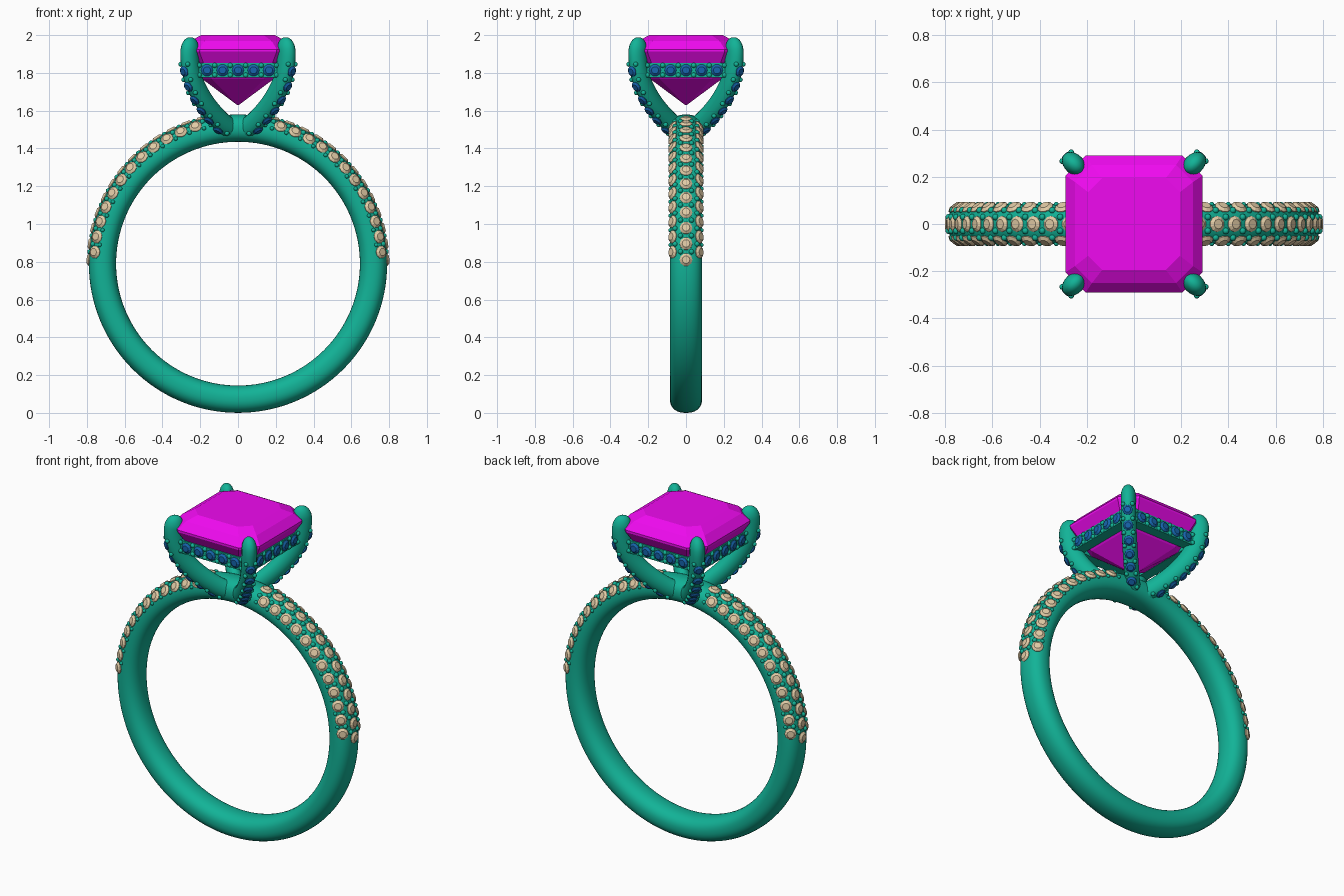
import bpy, bmesh, math
from mathutils import Vector, Matrix

if "Cube" in bpy.data.objects:
    bpy.data.objects.remove(bpy.data.objects["Cube"])

def material(name, rgb):
    m = bpy.data.materials.new(name)
    m.diffuse_color = (*rgb, 1)
    m.use_nodes = True
    m.node_tree.nodes["Principled BSDF"].inputs["Base Color"].default_value = m.diffuse_color
    return m

METAL = material("teal_metal", (0.006, 0.45, 0.31))
MAGENTA = material("magenta_gem", (0.87, 0.003, 0.87))
CREAM = material("cream_gem", (0.76, 0.6, 0.38))
BLUE = material("blue_gem", (0.008, 0.13, 0.42))

def finish(bm, name, mat, smooth=None):
    bmesh.ops.recalc_face_normals(bm, faces=bm.faces)
    me = bpy.data.meshes.new(name)
    bm.to_mesh(me)
    bm.free()
    ob = bpy.data.objects.new(name, me)
    bpy.context.collection.objects.link(ob)
    me.materials.append(mat)
    if smooth:
        bpy.ops.object.select_all(action='DESELECT')
        ob.select_set(True)
        bpy.context.view_layer.objects.active = ob
        bpy.ops.object.shade_smooth_by_angle(angle=math.radians(smooth))
    return ob

def loft(bm, rings, closed=False):
    """Skin a list of equal-length point rings, capping the ends if open."""
    vs = [[bm.verts.new(p) for p in r] for r in rings]
    n = len(vs[0])
    for i in range(len(vs) if closed else len(vs) - 1):
        a, b = vs[i], vs[(i + 1) % len(vs)]
        for j in range(n):
            k = (j + 1) % n
            bm.faces.new((a[j], a[k], b[k], b[j]))
    if not closed:
        bm.faces.new(vs[0])
        bm.faces.new(vs[-1])

def add_stone(bm, pos, normal, r):
    """Small round brilliant: table, crown, girdle, pavilion."""
    m = Matrix.Translation(pos) @ normal.to_track_quat('Z', 'Y').to_matrix().to_4x4()
    loft(bm, [[m @ Vector((s * r * math.cos(a), s * r * math.sin(a), h * r))
               for a in (math.tau * i / 10 for i in range(10))]
              for s, h in ((0.6, 0.36), (1, 0.05), (1, -0.05), (0.15, -0.7))])

def add_bead(bm, pos, r=0.014):
    bmesh.ops.create_icosphere(bm, subdivisions=2, radius=r, matrix=Matrix.Translation(pos))

# ---- Band: superelliptic section swept around the finger hole
CZ, RM, HT, HW, EXP = 0.79, 0.7175, 0.0725, 0.085, 2 / 2.3

def spow(v, e):
    return math.copysign(abs(v) ** e, v)

def band_point(t, phi):
    r = RM + HT * spow(math.cos(phi), EXP)
    return Vector((r * math.cos(t), HW * spow(math.sin(phi), EXP), CZ + r * math.sin(t)))

def band_normal(t, phi):
    e = 0.01
    dt = band_point(t + e, phi) - band_point(t - e, phi)
    dp = band_point(t, phi + e) - band_point(t, phi - e)
    return dp.cross(dt).normalized() * (1 if dp.cross(dt).dot(
        band_point(t, phi) - Vector((RM * math.cos(t), 0, CZ + RM * math.sin(t)))) > 0 else -1)

bm = bmesh.new()
loft(bm, [[band_point(math.tau * i / 128, math.tau * (j + 0.5) / 32) for j in range(32)]
          for i in range(128)], closed=True)
finish(bm, "band", METAL, 50)

# ---- Shoulder pave: three staggered rows and their beads on both sides
stones, beads = bmesh.new(), bmesh.new()
rad = math.radians
for side in (0, 1):
    def ang(deg):
        return rad(180 - deg if side else deg)
    for i in range(13):
        mid, off = ang(1.5 + 6.2 * i), ang(4.6 + 6.2 * i)
        rows = [(mid, 0)] + ([(off, rad(56)), (off, -rad(56))] if i < 12 else [])
        for t, phi in rows:
            n = band_normal(t, phi)
            add_stone(stones, band_point(t, phi) - n * 0.001, n, 0.034)
        for s in (-1, 1):
            if i < 12:
                add_bead(beads, band_point(off, s * rad(17)))
            if i > 0:
                add_bead(beads, band_point(mid, s * rad(40)))
                add_bead(beads, band_point(mid, s * rad(76)), 0.011)
finish(stones, "shoulder_stones", CREAM)
finish(beads, "shoulder_beads", METAL, 60)

# ---- Centre gem: step-cut square with clipped corners
def clipped_square(h, c, z):
    return [Vector((x, y, z)) for x, y in
            ((h, c - h), (h, h - c), (h - c, h), (c - h, h),
             (-h, h - c), (-h, c - h), (c - h, -h), (h - c, -h))]

bm = bmesh.new()
loft(bm, [clipped_square(*p) for p in
          ((0.195, 0.06, 2.0), (0.25, 0.072, 1.97), (0.29, 0.085, 1.925), (0.29, 0.085, 1.912),
           (0.25, 0.07, 1.845), (0.19, 0.05, 1.768), (0.004, 0.001, 1.63))])
finish(bm, "centre_gem", MAGENTA)

# ---- Prongs: curved tapering claws along the four diagonals
CTRL = [(0.0, 1.50), (0.055, 1.515), (0.115, 1.57), (0.175, 1.645), (0.222, 1.73),
        (0.247, 1.81), (0.256, 1.89), (0.252, 1.94), (0.24, 1.985)]

def spline(ctrl, steps):
    c = [Vector((d * math.sqrt(2), z)) for d, z in ctrl]
    c = [2 * c[0] - c[1]] + c + [2 * c[-1] - c[-2]]
    out = []
    for i in range(1, len(c) - 2):
        a, b, d, e = c[i - 1:i + 3]
        for s in range(steps):
            t = s / steps
            out.append(0.5 * (2 * b + (d - a) * t + (2 * a - 5 * b + 4 * d - e) * t * t
                              + (3 * b - a - 3 * d + e) * t ** 3))
    return out + [c[-2]]

PATH = spline(CTRL, 8)
AR, AT = 0.055, 0.042

def frame(i):
    t = (PATH[min(i + 1, len(PATH) - 1)] - PATH[max(i - 1, 0)]).normalized()
    return PATH[i], Vector((t.y, -t.x))

def spin(k):
    return Matrix.Rotation(math.pi / 4 + k * math.pi / 2, 4, 'Z')

prongs, blues, beads = bmesh.new(), bmesh.new(), bmesh.new()
for k in range(4):
    m = spin(k)
    rings = []
    for i in range(len(PATH)):
        p, n = frame(i)
        u = max(0, (p.y - 1.92) / 0.066)
        f = max(0.12, math.sqrt(max(0, 1 - u * u)))
        rings.append([m @ Vector((p.x + n.x * AR * f * math.cos(a), AT * f * math.sin(a),
                                  p.y + n.y * AR * f * math.cos(a)))
                      for a in (math.tau * j / 20 for j in range(20))])
    loft(prongs, rings)
    # stones and bead pairs on the outer face of the prong
    run, nxt, count = 0, 0.09, 0
    for i in range(1, len(PATH)):
        run += (PATH[i] - PATH[i - 1]).length
        if run >= nxt and count < 13:
            p, n = frame(i)
            out = Vector((n.x, 0, n.y))
            base = Vector((p.x, 0, p.y)) + out * AR
            if count % 2:
                add_stone(blues, m @ (base - out * 0.002), m.to_3x3() @ out, 0.029)
            else:
                for s in (-1, 1):
                    add_bead(beads, m @ (base - out * 0.01 + Vector((0, s * 0.026, 0))), 0.013)
            count += 1
            nxt += 0.0365
finish(prongs, "prongs", METAL, 50)

# ---- Gallery rail: square frame below the gem with five stones per side
def square(h, z):
    return [Vector((x * h, y * h, z)) for x, y in ((1, 1), (-1, 1), (-1, -1), (1, -1))]

bm = bmesh.new()
loft(bm, [square(0.262, 1.775), square(0.262, 1.853), square(0.2, 1.853), square(0.2, 1.775)],
     closed=True)
finish(bm, "gallery_rail", METAL)
for k in range(4):
    m = Matrix.Rotation(k * math.pi / 2, 4, 'Z')
    out = m.to_3x3() @ Vector((0, -1, 0))
    for i in range(5):
        add_stone(blues, m @ Vector(((i - 2) * 0.082, -0.263, 1.814)), out, 0.032)
    for i in range(6):
        for s in (-1, 1):
            add_bead(beads, m @ Vector(((i - 2.5) * 0.082, -0.26, 1.814 + s * 0.026)), 0.014)
finish(blues, "setting_stones", BLUE)
finish(beads, "setting_beads", METAL, 60)
